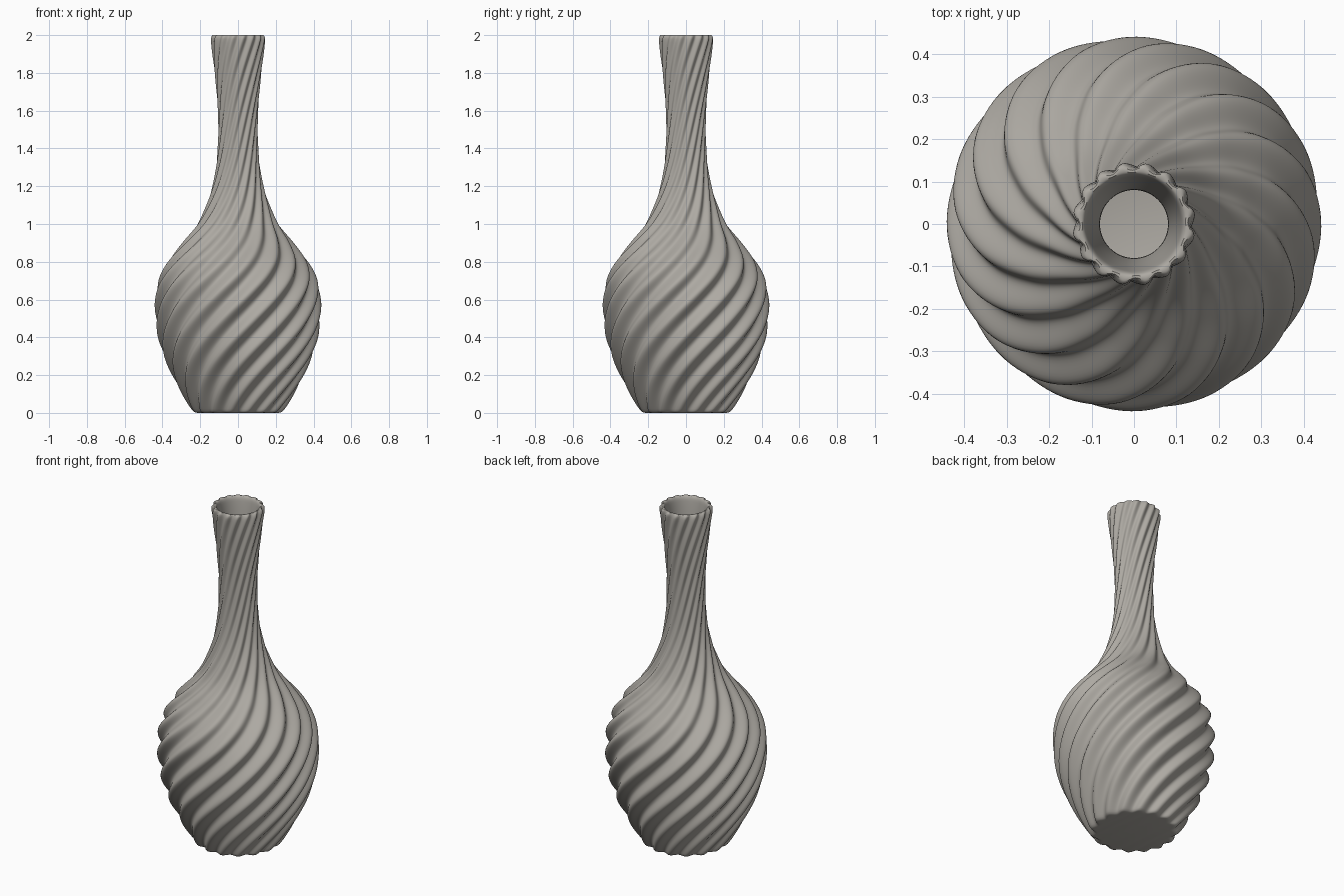
import bpy, bmesh, math
from mathutils import Vector

if "Cube" in bpy.data.objects:
    bpy.data.objects.remove(bpy.data.objects["Cube"])

RIBS = 16            # spiral flutes around the vase
TWIST = 2.36         # radians of twist per unit of height
PEAK_Z = 0.575       # height at which a rib crest faces +x
DEPTH = 0.046        # rib depth relative to radius
SEGS = 288

# Profile points: crest radius, height, rib strength
OUTER = [(0.215, 0.0, 1), (0.234, 0.004, 1), (0.25, 0.022, 1), (0.297, 0.1, 1),
         (0.350, 0.2, 1), (0.394, 0.3, 1), (0.424, 0.4, 1), (0.438, 0.5, 1),
         (0.440, 0.6, 1), (0.423, 0.7, 1), (0.374, 0.8, 1), (0.295, 0.9, 1),
         (0.216, 1.0, 1), (0.168, 1.1, 1), (0.136, 1.2, 1), (0.117, 1.3, 1),
         (0.108, 1.4, 1), (0.105, 1.5, 1), (0.107, 1.6, 1), (0.114, 1.7, 1),
         (0.124, 1.8, 1), (0.136, 1.9, 1), (0.145, 1.975, 1), (0.143, 1.992, 1),
         (0.135, 2.0, 0.7)]
INNER = [(0.124, 2.0, 0.2), (0.116, 1.992, 0), (0.111, 1.97, 0), (0.103, 1.9, 0),
         (0.090, 1.75, 0), (0.082, 1.6, 0), (0.080, 1.5, 0), (0.083, 1.4, 0),
         (0.106, 1.2, 0), (0.18, 1.0, 0), (0.33, 0.8, 0), (0.39, 0.6, 0),
         (0.375, 0.4, 0), (0.305, 0.2, 0), (0.24, 0.07, 0), (0.2, 0.04, 0)]


def smooth(points, steps):
    """Catmull-Rom curve through the profile points, stepped by length."""
    p = [Vector(v) for v in points]
    out = []
    for i in range(len(p) - 1):
        a, b, c, d = p[max(i - 1, 0)], p[i], p[i + 1], p[min(i + 2, len(p) - 1)]
        span = c - b
        n = max(2, round(span.xy.length * steps))
        # tangents scaled by the spacing of the neighbouring points
        length = span.xy.length
        m1 = (c - a) / max((b - a).xy.length + length, 1e-6) * length
        m2 = (d - b) / max((d - c).xy.length + length, 1e-6) * length
        for k in range(n):
            t = k / n
            out.append(b * (2*t**3 - 3*t**2 + 1) + m1 * (t**3 - 2*t**2 + t)
                       + c * (3*t**2 - 2*t**3) + m2 * (t**3 - t**2))
    out.append(p[-1])
    return out


bm = bmesh.new()
rings = []
for r, z, strength in smooth(OUTER + INNER, 60):
    mean = r / (1 + DEPTH * strength)
    ring = []
    for j in range(SEGS):
        a = 2 * math.pi * j / SEGS + TWIST * z   # grid follows the twist
        wave = math.cos(RIBS * (a - TWIST * (z - PEAK_Z)))
        q = mean * (1 + DEPTH * strength * wave)
        ring.append(bm.verts.new((q * math.cos(a), q * math.sin(a), min(max(z, 0), 2))))
    rings.append(ring)

# Walls, then underside and inner floor
for lo, hi in zip(rings, rings[1:]):
    for j in range(SEGS):
        k = (j + 1) % SEGS
        bm.faces.new((lo[j], lo[k], hi[k], hi[j]))
bm.faces.new(rings[0][::-1])
bm.faces.new(rings[-1])
bm.normal_update()

mesh = bpy.data.meshes.new("twisted_vase")
bm.to_mesh(mesh)
bm.free()
vase = bpy.data.objects.new("twisted_vase", mesh)
bpy.context.collection.objects.link(vase)

clay = bpy.data.materials.new("warm_grey_clay")
clay.diffuse_color = (0.42, 0.40, 0.365, 1)
clay.use_nodes = True
clay.node_tree.nodes["Principled BSDF"].inputs["Base Color"].default_value = clay.diffuse_color
mesh.materials.append(clay)

bpy.context.view_layer.objects.active = vase
vase.select_set(True)
bpy.ops.object.shade_smooth_by_angle(angle=math.radians(40))
